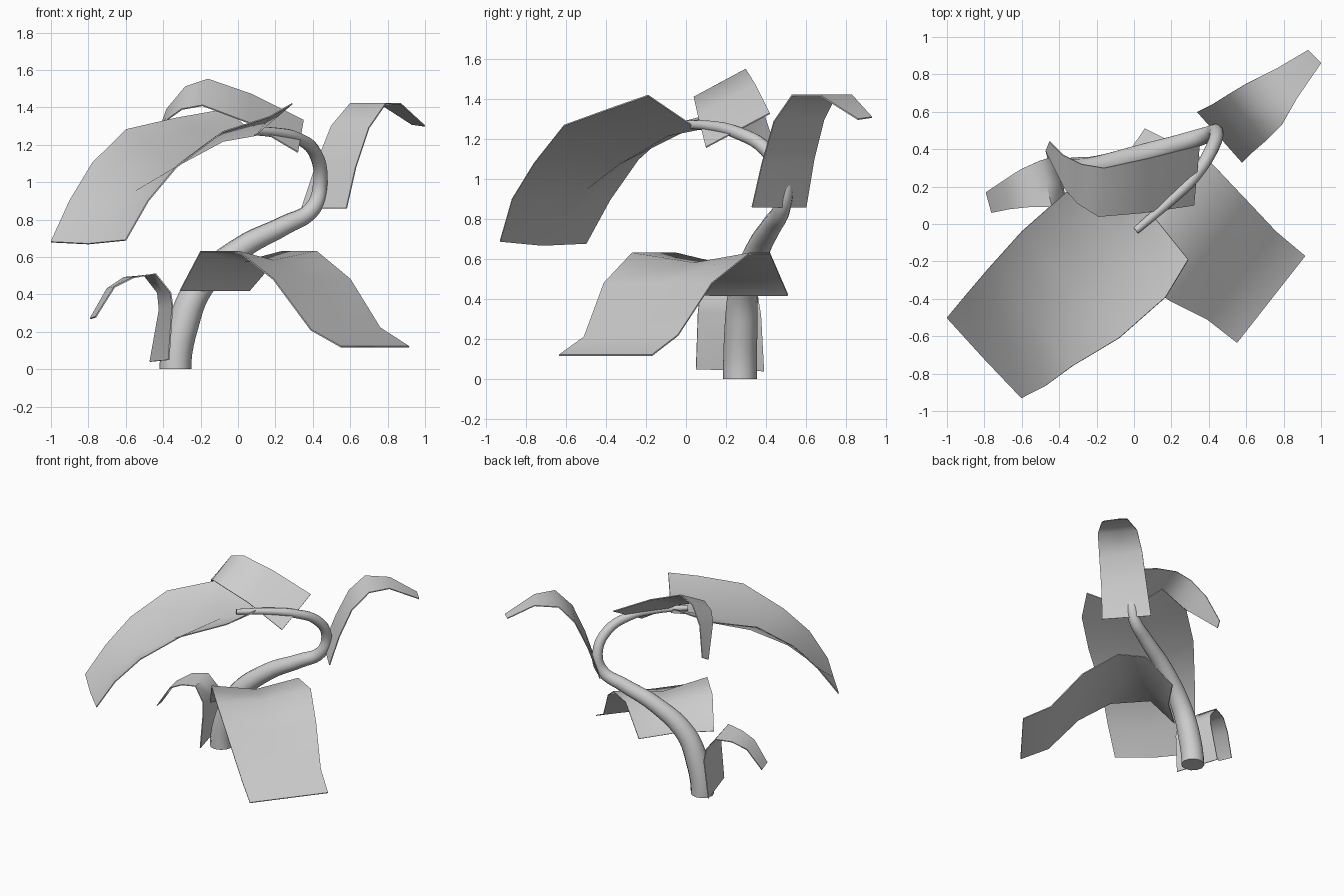
import bpy
import bmesh
import math
from mathutils import Vector

default_cube = bpy.data.objects.get("Cube")
if default_cube:
    bpy.data.objects.remove(default_cube, do_unlink=True)

# One flat colour for the whole plant
plant_grey = bpy.data.materials.new("plant_grey")
plant_grey.use_nodes = True
colour = (0.62, 0.62, 0.62, 1)
plant_grey.diffuse_color = colour
plant_grey.node_tree.nodes["Principled BSDF"].inputs["Base Color"].default_value = colour


def select_only(obj):
    """Make one object the active and only selected object."""
    bpy.ops.object.select_all(action="DESELECT")
    obj.select_set(True)
    bpy.context.view_layer.objects.active = obj


def make_stem(name, path):
    """Tapered tube through (x, y, z, radius) points."""
    curve = bpy.data.curves.new(name, "CURVE")
    curve.dimensions = "3D"
    curve.bevel_depth = 1
    curve.bevel_resolution = 4
    curve.resolution_u = 5
    curve.use_fill_caps = True
    spline = curve.splines.new("BEZIER")
    spline.bezier_points.add(len(path) - 1)
    for point, (x, y, z, radius) in zip(spline.bezier_points, path):
        point.co = (x, y, z)
        point.radius = radius
        point.handle_left_type = point.handle_right_type = "AUTO"
    # Upright first handle keeps the foot flat on the ground
    foot = spline.bezier_points[0]
    foot.handle_left_type = foot.handle_right_type = "FREE"
    foot.handle_left = foot.co - Vector((0, 0, 0.08))
    foot.handle_right = foot.co + Vector((0, 0, 0.08))
    curve.materials.append(plant_grey)
    stem = bpy.data.objects.new(name, curve)
    bpy.context.collection.objects.link(stem)
    select_only(stem)
    bpy.ops.object.convert(target="MESH")
    bpy.ops.object.shade_smooth_by_angle(angle=math.radians(50))


def make_leaf(name, left_edge, right_edge, midrib=()):
    """Bent strip between two edges; rows past the given midrib are straight across."""
    bm = bmesh.new()
    previous = None
    for index, (left, right) in enumerate(zip(left_edge, right_edge)):
        if index < len(midrib):
            middle = midrib[index]
        else:
            middle = (Vector(left) + Vector(right)) / 2
        row = [bm.verts.new(p) for p in (left, middle, right)]
        if previous:
            for i in range(len(row) - 1):
                bm.faces.new((previous[i], previous[i + 1], row[i + 1], row[i]))
        previous = row
    bmesh.ops.recalc_face_normals(bm, faces=bm.faces)
    mesh = bpy.data.meshes.new(name)
    bm.to_mesh(mesh)
    bm.free()
    mesh.materials.append(plant_grey)
    leaf = bpy.data.objects.new(name, mesh)
    bpy.context.collection.objects.link(leaf)
    solid = leaf.modifiers.new("thickness", "SOLIDIFY")
    solid.thickness = 0.007
    solid.offset = 0
    select_only(leaf)
    bpy.ops.object.modifier_apply(modifier=solid.name)
    bpy.ops.object.shade_smooth_by_angle(angle=math.radians(60))


# Stem: thick foot, leaning out and hooking back to a thin tip
make_stem("stem", [
    (-.335, .27, 0, .085), (-.29, .275, .25, .083), (-.2, .29, .45, .075),
    (.02, .36, .65, .062), (.25, .43, .77, .052), (.4, .48, .86, .044),
    (.44, .49, 1, .038), (.415, .4, 1.15, .036), (.32, .25, 1.235, .032),
    (.2, .13, 1.265, .027), (.01, -.035, 1.275, .02),
])

# Large leaf with a sunken midrib, drooping from the tip of the stem
make_leaf(
    "large_front_leaf",
    [(-.06, .25, 1.39), (-.34, .19, 1.34), (-.6, -.04, 1.28),
     (-.78, -.24, 1.1), (-.9, -.38, .9), (-1, -.5, .68)],
    [(.29, -.19, 1.42), (.17, -.39, 1.35), (-.08, -.61, 1.27),
     (-.33, -.76, 1.08), (-.48, -.87, .9), (-.6, -.93, .69)],
    [(.09, .06, 1.25), (-.08, -.09, 1.22), (-.34, -.33, 1.08),
     (-.55, -.5, .95), (-.68, -.61, .81), (-.8, -.72, .67)],
)

# Top leaf arching over the stem
make_leaf(
    "top_leaf",
    [(.35, .42, 1.33), (.07, .35, 1.47), (-.16, .3, 1.55),
     (-.28, .32, 1.51), (-.38, .37, 1.39), (-.45, .44, 1.18)],
    [(.32, .1, 1.16), (.05, .06, 1.32), (-.19, .04, 1.41),
     (-.3, .11, 1.39), (-.37, .19, 1.34), (-.47, .39, 1.15)],
)

# Middle leaf wrapped over the stem and reaching forward
make_leaf(
    "middle_leaf",
    [(.06, .51, .42), (.24, .42, .63), (.42, .32, .63),
     (.6, .13, .48), (.76, -.04, .22), (.915, -.17, .12)],
    [(-.31, .09, .42), (-.2, -.05, .63), (0, -.27, .63),
     (.19, -.41, .48), (.39, -.51, .21), (.55, -.635, .12)],
    [(-.1, .275, .42), (.03, .18, .575), (.19, .04, .58)],
)

# Side leaf rising from the bend of the stem
make_leaf(
    "left_side_leaf",
    [(.34, .6, .86), (.42, .64, 1.1), (.5, .69, 1.3),
     (.6, .75, 1.42), (.76, .83, 1.42), (.93, .93, 1.31)],
    [(.58, .33, .86), (.63, .38, 1.08), (.7, .44, 1.29),
     (.79, .53, 1.42), (.87, .67, 1.42), (1, .86, 1.3)],
)

# Small leaf curling out beside the foot of the stem
make_leaf(
    "small_base_leaf",
    [(-.47, .39, .04), (-.42, .375, .32), (-.43, .36, .41),
     (-.5, .34, .5), (-.61, .29, .49), (-.7, .23, .43), (-.79, .17, .27)],
    [(-.37, .05, .05), (-.35, .06, .34), (-.36, .07, .41),
     (-.44, .09, .51), (-.56, .09, .49), (-.66, .08, .44), (-.76, .06, .28)],
)
